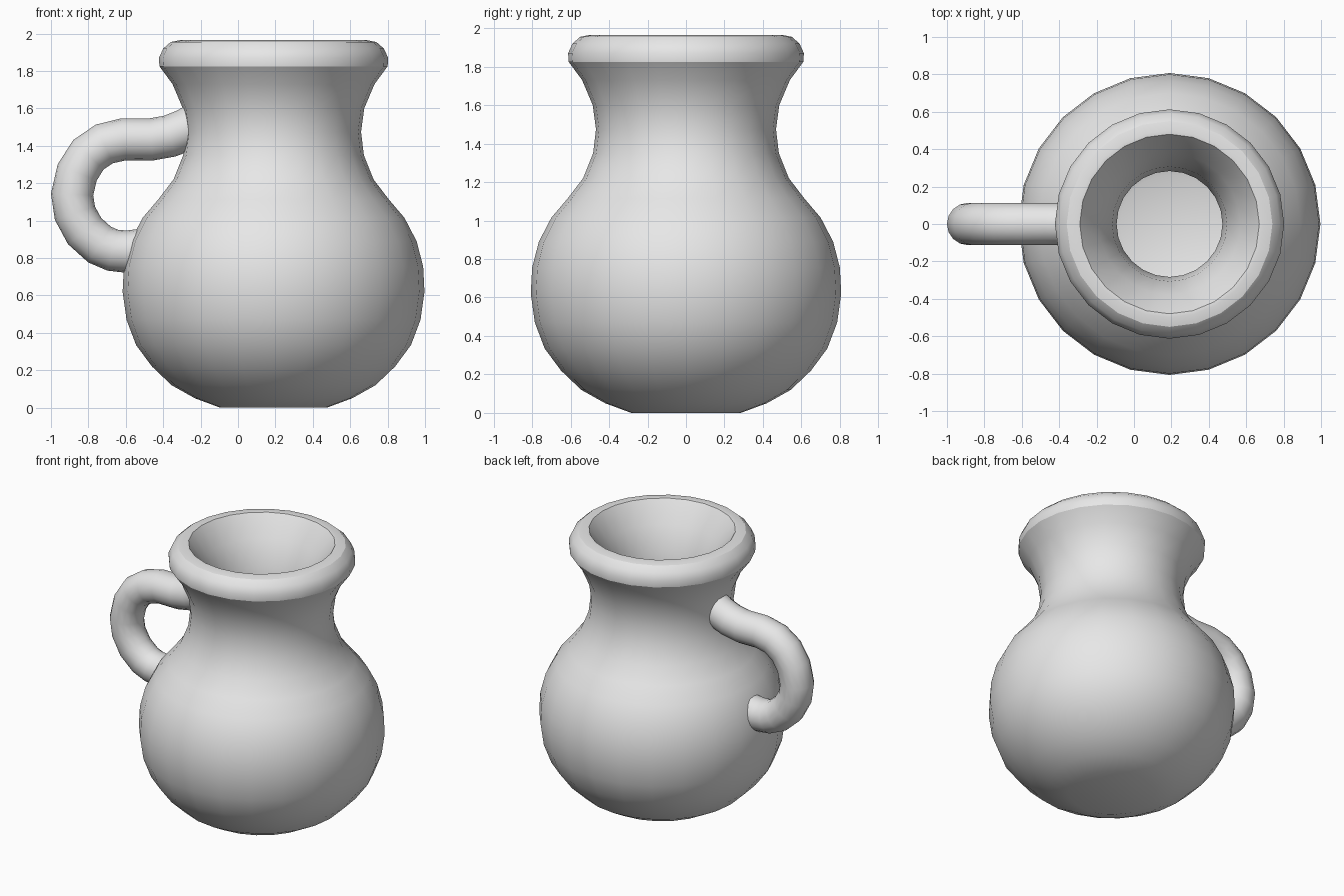
import bpy, bmesh, math
from mathutils import Vector

cube = bpy.data.objects.get("Cube")
if cube:
    bpy.data.objects.remove(cube, do_unlink=True)

CENTRE_X = 0.19   # axis of the jug body
SIDES = 24
WALL = 0.185      # thickness of the clay

clay = bpy.data.materials.new("grey clay")
clay.use_nodes = True
clay.diffuse_color = (0.8, 0.8, 0.8, 1)
clay.node_tree.nodes["Principled BSDF"].inputs["Base Color"].default_value = (0.8, 0.8, 0.8, 1)


def smooth(obj, degrees):
    bpy.ops.object.select_all(action='DESELECT')
    obj.select_set(True)
    bpy.context.view_layer.objects.active = obj
    bpy.ops.object.shade_smooth_by_angle(angle=math.radians(degrees))


def inner_wall(points, thickness):
    """Offset the outer (radius, height) profile towards the axis."""
    result = []
    for i in range(1, len(points) - 1):
        t = (Vector(points[i + 1]) - Vector(points[i - 1])).normalized()
        result.append((points[i][0] - t.y * thickness, points[i][1] + t.x * thickness))
    return result


def lathe(name, profile, sides, x):
    """Turn a profile that starts and ends on the axis."""
    bm = bmesh.new()
    rings = []
    for r, z in profile:
        n = sides if r > 0 else 1
        rings.append([bm.verts.new((x + r * math.cos(2 * math.pi * k / sides),
                                    r * math.sin(2 * math.pi * k / sides), z))
                      for k in range(n)])
    for a, b in zip(rings, rings[1:]):
        for k in range(sides):
            quad = [a[k % len(a)], a[(k + 1) % len(a)],
                    b[(k + 1) % len(b)], b[k % len(b)]]
            bm.faces.new(list(dict.fromkeys(quad)))
    bmesh.ops.recalc_face_normals(bm, faces=bm.faces[:])
    mesh = bpy.data.meshes.new(name)
    bm.to_mesh(mesh)
    bm.free()
    obj = bpy.data.objects.new(name, mesh)
    bpy.context.collection.objects.link(obj)
    mesh.materials.append(clay)
    return obj


# Jug body: outer wall, rounded rim, then the hollow inside
outer = [(0, 0), (0.285, 0), (0.42, 0.05), (0.545, 0.12), (0.65, 0.22),
         (0.735, 0.335), (0.786, 0.47), (0.807, 0.62), (0.80, 0.755),
         (0.765, 0.89), (0.70, 1.015), (0.615, 1.115), (0.535, 1.22),
         (0.483, 1.35), (0.468, 1.475), (0.485, 1.60), (0.54, 1.73), (0.61, 1.825)]
rim = [(0.613, 1.87), (0.59, 1.92), (0.55, 1.955), (0.50, 1.965), (0.48, 1.963)]
inside = inner_wall(outer, WALL)[::-1] + [(0, WALL)]
body = lathe("jug_body", outer + rim + inside, SIDES, CENTRE_X)
smooth(body, 30)

# Handle: round tube looping out to the side, ends buried in the wall
path = [(-0.20, 1.53), (-0.28, 1.485), (-0.364, 1.452), (-0.465, 1.434),
        (-0.61, 1.435), (-0.715, 1.41), (-0.80, 1.352), (-0.86, 1.257),
        (-0.887, 1.14), (-0.872, 1.04), (-0.82, 0.944), (-0.74, 0.872),
        (-0.67, 0.842), (-0.596, 0.834), (-0.49, 0.847)]
curve = bpy.data.curves.new("handle", 'CURVE')
curve.dimensions = '3D'
curve.bevel_depth = 0.113
curve.bevel_resolution = 6
curve.use_fill_caps = True
spline = curve.splines.new('POLY')
spline.points.add(len(path) - 1)
for point, (x, z) in zip(spline.points, path):
    point.co = (x, 0, z, 1)
handle = bpy.data.objects.new("handle", curve)
bpy.context.collection.objects.link(handle)
curve.materials.append(clay)
bpy.ops.object.select_all(action='DESELECT')
handle.select_set(True)
bpy.context.view_layer.objects.active = handle
bpy.ops.object.convert(target='MESH')
smooth(bpy.context.view_layer.objects.active, 40)
